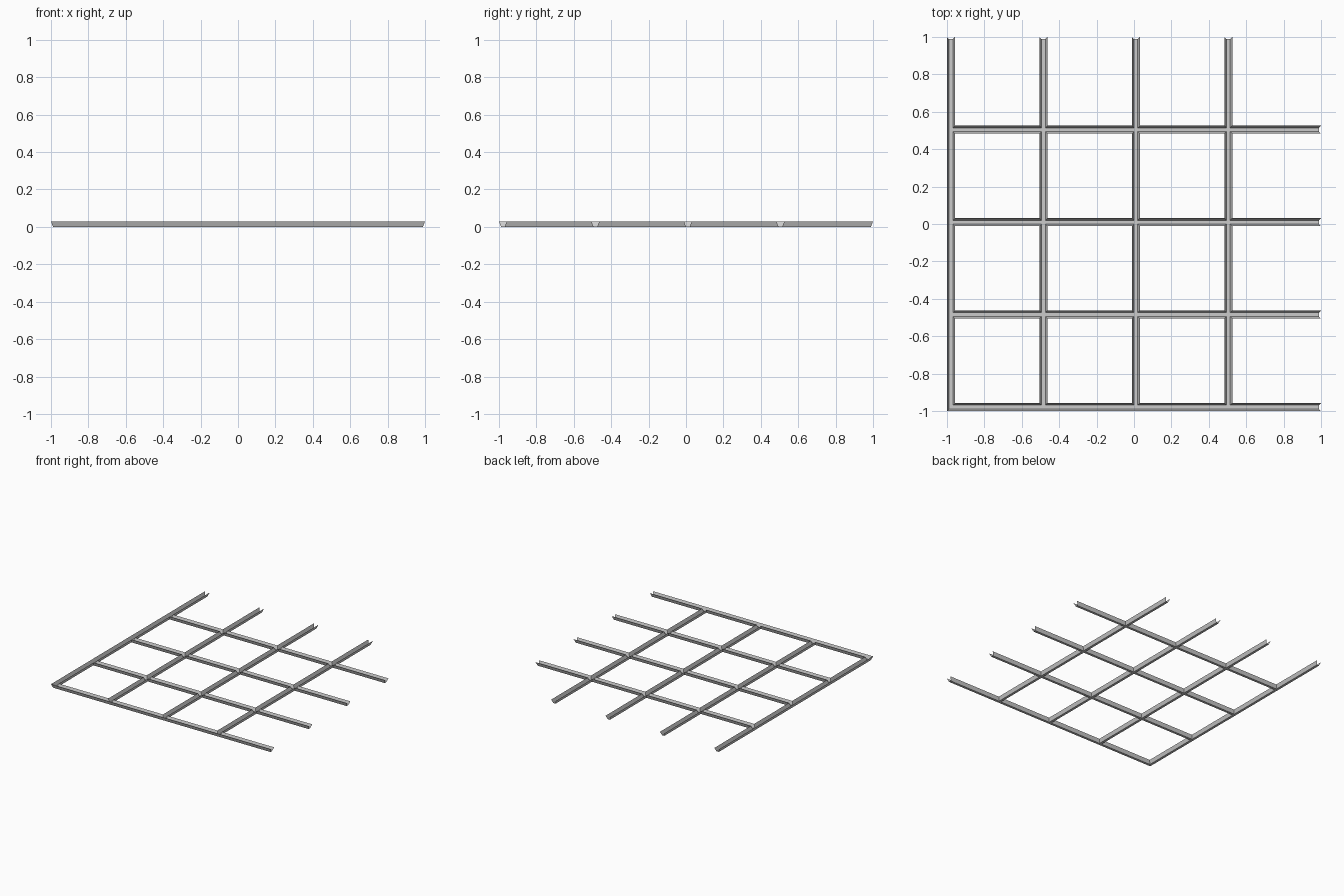
import bpy, bmesh

if "Cube" in bpy.data.objects:
    bpy.data.objects.remove(bpy.data.objects["Cube"])

WT, WB, H = 0.021, 0.010, 0.03      # half width at rim, half width of floor, height
PITCH, START = 0.4945, -0.979
C = [START + PITCH * i for i in range(4)]
END_T, END_B = 1.0, 0.988           # slanted open ends: rim and floor

bm = bmesh.new()


def quad(pts, swap):
    # swap exchanges x and y, so one routine builds both directions
    bm.faces.new([bm.verts.new((y, x, z) if swap else (x, y, z)) for x, y, z in pts])


def wall(t0, t1, b0, b1, yt, yb, swap):
    quad([(b0, yb, 0), (b1, yb, 0), (t1, yt, H), (t0, yt, H)], swap)


for swap in (False, True):
    for j, cy in enumerate(C):
        for i, cx in enumerate(C):
            last = i == 3
            t1 = END_T if last else C[i + 1] - WT
            b1 = END_B if last else C[i + 1] - WB
            # channel floor and its two sloping walls between junctions
            quad([(cx + WB, cy - WB, 0), (b1, cy - WB, 0),
                  (b1, cy + WB, 0), (cx + WB, cy + WB, 0)], swap)
            for s in (-1, 1):
                if not (j == 0 and s == -1):
                    wall(cx + WT, t1, cx + WB, b1, cy + s * WT, cy + s * WB, swap)
    # continuous outer wall along the border channel
    wall(C[0] - WT, END_T, C[0] - WB, END_B, C[0] - WT, C[0] - WB, swap)

# junction floors
for cx in C:
    for cy in C:
        quad([(cx - WB, cy - WB, 0), (cx + WB, cy - WB, 0),
              (cx + WB, cy + WB, 0), (cx - WB, cy + WB, 0)], False)

bmesh.ops.remove_doubles(bm, verts=bm.verts, dist=1e-5)
bmesh.ops.recalc_face_normals(bm, faces=bm.faces)
me = bpy.data.meshes.new("channel_grid")
bm.to_mesh(me)
bm.free()
bpy.context.collection.objects.link(bpy.data.objects.new("channel_grid", me))
